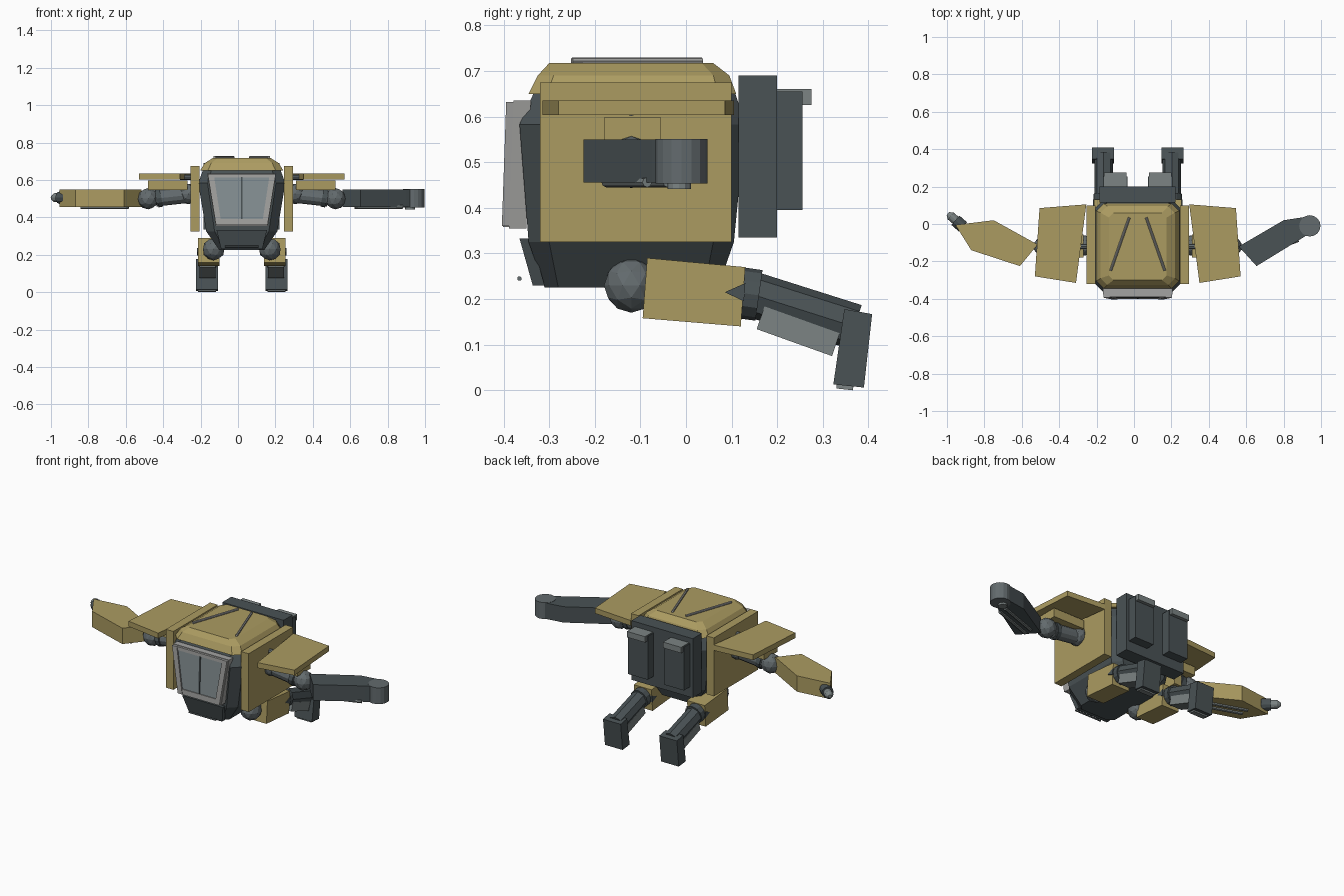
import bpy, bmesh, math
from mathutils import Vector, Matrix

if "Cube" in bpy.data.objects:
    bpy.data.objects.remove(bpy.data.objects["Cube"])

CX = 0.02  # symmetry plane of the body


def mat(name, r, g, b):
    m = bpy.data.materials.new(name)
    m.diffuse_color = (r, g, b, 1)
    m.use_nodes = True
    m.node_tree.nodes["Principled BSDF"].inputs["Base Color"].default_value = m.diffuse_color
    return m


TAN = mat("sand armour", 0.41, 0.33, 0.12)
DARK = mat("dark slate", 0.067, 0.084, 0.09)
JOINT = mat("joint grey", 0.125, 0.147, 0.155)
GREY = mat("mid grey", 0.2, 0.23, 0.23)
FRAME = mat("light grey", 0.37, 0.37, 0.36)
GLASS = mat("window glass", 0.24, 0.285, 0.3)


def finish(bm, name, m, pair=False):
    """Make the object, and its mirror image for paired parts."""
    for side in ("left", "right") if pair else ("",):
        if side == "right":
            for v in bm.verts:
                v.co.x = 2 * CX - v.co.x
        bmesh.ops.recalc_face_normals(bm, faces=bm.faces)
        me = bpy.data.meshes.new(name)
        bm.to_mesh(me)
        me.materials.append(m)
        ob = bpy.data.objects.new(f"{side}_{name}" if side else name, me)
        bpy.context.collection.objects.link(ob)
    bm.free()


def loft(name, rings, m, pair=False):
    bm = bmesh.new()
    rows = [[bm.verts.new(p) for p in r] for r in rings]
    n = len(rows[0])
    for a, b in zip(rows, rows[1:]):
        for i in range(n):
            j = (i + 1) % n
            bm.faces.new((a[i], a[j], b[j], b[i]))
    bm.faces.new(rows[0][::-1])
    bm.faces.new(rows[-1])
    finish(bm, name, m, pair)


def prism(name, pts, axis, lo, hi, m, pair=False):
    """Extrude a 2D outline along the x, y or z axis."""
    def place(p, t):
        q = list(p)
        q.insert(axis, t)
        return q
    loft(name, [[place(p, t) for p in pts] for t in (lo, hi)], m, pair)


def box(name, x0, x1, y0, y1, z0, z1, m, pair=False):
    prism(name, [(x0, y0), (x1, y0), (x1, y1), (x0, y1)], 2, z0, z1, m, pair)


def tube(name, a, b, r, m, pair=False, n=12, r2=None):
    a, b = Vector(a), Vector(b)
    d = b - a
    bm = bmesh.new()
    rot = d.to_track_quat('Z', 'Y').to_matrix().to_4x4()
    bmesh.ops.create_cone(bm, cap_ends=True, segments=n, radius1=r,
                          radius2=r if r2 is None else r2, depth=d.length,
                          matrix=Matrix.Translation((a + b) / 2) @ rot)
    finish(bm, name, m, pair)


def ball(name, c, r, m, pair=False):
    bm = bmesh.new()
    bmesh.ops.create_icosphere(bm, subdivisions=2, radius=r,
                               matrix=Matrix.Translation(c))
    finish(bm, name, m, pair)


def octagon(hw, y0, y1, z, c):
    """Rectangle with chamfered corners at height z."""
    x0, x1 = CX - hw, CX + hw
    return [(x0 + c, y0, z), (x1 - c, y0, z), (x1, y0 + c, z), (x1, y1 - c, z),
            (x1 - c, y1, z), (x0 + c, y1, z), (x0, y1 - c, z), (x0, y0 + c, z)]


# Cabin hull and roof cap
loft("cabin_hull", [octagon(0.12, -0.31, 0.07, 0.225, 0.03),
                    octagon(0.19, -0.345, 0.105, 0.325, 0.045),
                    octagon(0.233, -0.365, 0.13, 0.583, 0.05),
                    octagon(0.205, -0.33, 0.105, 0.66, 0.045)], DARK)
loft("roof_cap", [octagon(0.222, -0.345, 0.11, 0.65, 0.04),
                  octagon(0.198, -0.325, 0.095, 0.69, 0.035),
                  octagon(0.155, -0.3, 0.06, 0.717, 0.025)], TAN)
tube("roof_rail", (-0.025, 0.035, 0.722), (-0.125, -0.25, 0.722), 0.007, FRAME, True, 8)

# Side armour
box("side_panel", -0.255, -0.205, -0.32, 0.1, 0.325, 0.675, TAN, True)


# Windscreen: a sloped glass slab with a raised frame
def screen(name, pts, d0, d1, m, pair=False):
    rings = [[(x, -0.39 - 0.035 * (0.635 - z) + d, z) for x, z in pts] for d in (d0, d1)]
    loft(name, rings, m, pair)


screen("window_back_frame", [(-0.165, 0.635), (0.205, 0.635), (0.16, 0.355), (-0.12, 0.355)],
       0.012, 0.05, FRAME)
screen("window_glass", [(-0.14, 0.615), (0.18, 0.615), (0.14, 0.38), (-0.1, 0.38)],
       0.004, 0.014, GLASS)
screen("window_side_bar", [(-0.162, 0.632), (-0.13, 0.632), (-0.088, 0.36), (-0.118, 0.36)],
       -0.004, 0.02, FRAME, True)
screen("window_lower_bar", [(-0.1, 0.39), (0.14, 0.39), (0.135, 0.358), (-0.095, 0.358)],
       -0.001, 0.02, FRAME)
screen("window_upper_bar", [(-0.15, 0.632), (0.19, 0.632), (0.185, 0.612), (-0.145, 0.612)],
       -0.001, 0.02, FRAME)
screen("window_mullion", [(0.016, 0.615), (0.024, 0.615), (0.024, 0.385), (0.016, 0.385)],
       -0.001, 0.01, DARK)

# Chin plate and bumper rod
loft("chin_plate", [[(CX - w, y, z), (CX + w, y, z), (CX + w, y + 0.026, z), (CX - w, y + 0.026, z)]
                    for w, y, z in ((0.11, -0.336, 0.23), (0.135, -0.365, 0.333))], DARK)
tube("chin_rod", (CX - 0.09, -0.365, 0.245), (CX + 0.09, -0.365, 0.245), 0.005, JOINT, n=8)

# Backpack with two pods and vents
box("backpack", -0.185, 0.222, 0.115, 0.2, 0.335, 0.69, DARK)
box("backpack_pod", -0.165, -0.035, 0.2, 0.255, 0.395, 0.655, DARK, True)
box("backpack_vent", -0.16, -0.04, 0.2, 0.275, 0.625, 0.66, GREY, True)

# Shoulders and upper arms
prism("shoulder_plate", [(-0.505, 0.085), (-0.255, 0.105), (-0.31, -0.315), (-0.53, -0.28)],
      2, 0.603, 0.635, TAN, True)
tube("shoulder_hinge", (-0.31, -0.12, 0.615), (-0.25, -0.12, 0.615), 0.014, JOINT, True, 8)
ball("shoulder_ball", (-0.265, -0.115, 0.525), 0.055, JOINT, True)
box("upper_arm_shell", -0.48, -0.27, -0.18, -0.055, 0.545, 0.598, TAN, True)
tube("upper_arm", (-0.26, -0.115, 0.52), (-0.44, -0.12, 0.5), 0.042, JOINT, True)
tube("elbow_collar", (-0.41, -0.12, 0.505), (-0.435, -0.12, 0.5), 0.048, DARK, True)
ball("elbow_ball", (-0.48, -0.12, 0.5), 0.057, JOINT, True)

# Forearms: sand on one side, slate on the other
FOREARM = [(-0.955, -0.005), (-0.75, 0.02), (-0.515, -0.11), (-0.61, -0.225), (-0.87, -0.14)]
prism("left_forearm", FOREARM, 2, 0.455, 0.55, TAN)
prism("right_forearm", [(0.56, -0.12), (0.8, 0.02), (0.93, 0.04), (0.97, -0.03),
                        (0.9, -0.075), (0.655, -0.225)], 2, 0.455, 0.55, DARK)
for i, dy in enumerate((0, 0.045)):
    tube(f"forearm_rod_{i + 1}", (-0.585, -0.175 + dy, 0.456), (-0.84, -0.085 + dy, 0.456),
         0.011, GREY, True, 8)

# Left muzzle and right drum
tube("muzzle_collar", (-0.915, -0.015, 0.505), (-0.955, 0.02, 0.505), 0.033, DARK)
tube("muzzle_barrel", (-0.95, 0.017, 0.505), (-0.98, 0.043, 0.505), 0.024, GREY)
tube("muzzle_tip", (-0.98, 0.043, 0.505), (-0.995, 0.056, 0.505), 0.024, GREY, r2=0.01)
tube("right_drum", (0.94, -0.01, 0.453), (0.94, -0.01, 0.551), 0.057, JOINT, n=16)
tube("right_drum_cap", (0.92, -0.015, 0.441), (0.92, -0.015, 0.455), 0.026, GREY)

# Legs, folded backward
ball("hip_ball", (-0.13, -0.12, 0.23), 0.06, JOINT, True)
prism("thigh", [(-0.085, 0.29), (0.13, 0.27), (0.12, 0.14), (-0.095, 0.158)],
      0, -0.215, -0.098, TAN, True)
prism("knee_marker", [(0.13, 0.235), (0.085, 0.215), (0.127, 0.195)],
      0, -0.219, -0.094, DARK, True)
tube("knee_collar", (-0.16, 0.11, 0.215), (-0.16, 0.16, 0.208), 0.056, DARK, True)
tube("shin", (-0.162, 0.13, 0.215), (-0.162, 0.37, 0.139), 0.05, DARK, True, 8)
prism("shin_plate", [(0.172, 0.184), (0.337, 0.125), (0.32, 0.075), (0.155, 0.134)],
      0, -0.205, -0.12, GREY, True)
prism("foot", [(0.347, 0.178), (0.408, 0.167), (0.39, 0.006), (0.323, 0.013)],
      0, -0.225, -0.108, DARK, True)
prism("foot_pad", [(0.33, 0.014), (0.367, 0.01), (0.366, 0.0), (0.33, 0.004)],
      0, -0.215, -0.118, GREY, True)
